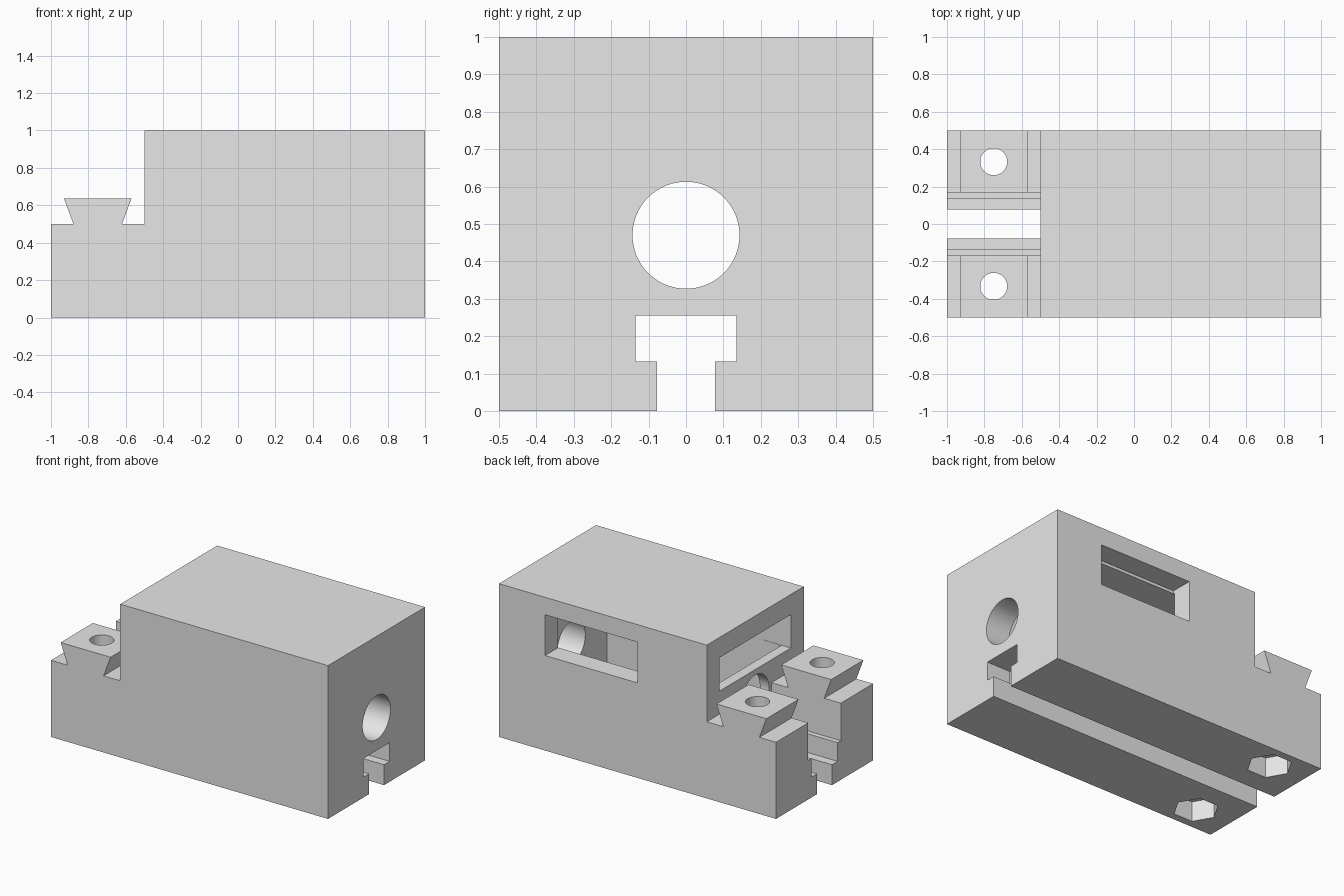
import bpy, bmesh, math
from mathutils import Matrix, Vector

cube = bpy.data.objects.get("Cube")
if cube:
    bpy.data.objects.remove(cube, do_unlink=True)

grey = bpy.data.materials.new("light grey")
grey.use_nodes = True
grey.diffuse_color = (0.8, 0.8, 0.8, 1)
grey.node_tree.nodes["Principled BSDF"].inputs["Base Color"].default_value = (0.8, 0.8, 0.8, 1)


def add_object(name, bm):
    bmesh.ops.recalc_face_normals(bm, faces=bm.faces[:])
    mesh = bpy.data.meshes.new(name)
    bm.to_mesh(mesh)
    bm.free()
    mesh.materials.append(grey)
    obj = bpy.data.objects.new(name, mesh)
    bpy.context.scene.collection.objects.link(obj)
    return obj


def prism(name, points, direction):
    """Extrude a closed outline of 3D points along a direction."""
    bm = bmesh.new()
    face = bm.faces.new([bm.verts.new(p) for p in points])
    out = bmesh.ops.extrude_face_region(bm, geom=[face])
    moved = [v for v in out["geom"] if isinstance(v, bmesh.types.BMVert)]
    bmesh.ops.translate(bm, verts=moved, vec=Vector(direction))
    return add_object(name, bm)


def box(name, xs, ys, zs):
    outline = [(xs[0], ys[0], zs[0]), (xs[1], ys[0], zs[0]),
               (xs[1], ys[1], zs[0]), (xs[0], ys[1], zs[0])]
    return prism(name, outline, (0, 0, zs[1] - zs[0]))


def cylinder(name, centre, radius, length, sides, axis="Z"):
    bm = bmesh.new()
    turn = Matrix.Rotation(math.pi / 2, 4, "Y") if axis == "X" else Matrix()
    bmesh.ops.create_cone(bm, cap_ends=True, segments=sides, radius1=radius,
                          radius2=radius, depth=length,
                          matrix=Matrix.Translation(centre) @ turn)
    return add_object(name, bm)


# Stepped housing with the dovetail rail in its outline
outline = [(-1, 0), (1, 0), (1, 1), (-0.5, 1), (-0.5, 0.5), (-0.62, 0.5),
           (-0.57, 0.635), (-0.93, 0.635), (-0.88, 0.5), (-1, 0.5)]
body = prism("housing", [(x, -0.5, z) for x, z in outline], (0, 1, 0))

# T-shaped slot along the underside
half = [(0.077, -0.1), (0.077, 0.133), (0.135, 0.133), (0.135, 0.255)]
tee = half + [(-y, z) for y, z in reversed(half)]
cutters = [prism("slot_cutter", [(-1.1, y, z) for y, z in tee], (2.2, 0, 0))]

# Inner chamber, its two windows and the gap that splits the rail
cutters += [
    box("chamber_cutter", (-0.433, 0.827), (-0.365, 0.365), (0.133, 0.867)),
    box("end_window_cutter", (-0.6, -0.3), (-0.367, 0.367), (0.65, 0.868)),
    box("back_window_cutter", (0, 0.667), (0.358, 0.6), (0.62, 0.886)),
    box("rail_gap_cutter", (-1.1, -0.5), (-0.168, 0.168), (0.255, 1.1)),
]

# Long bore through both ends
cutters.append(cylinder("bore_cutter", (0.25, 0, 0.47), 0.143, 1.7, 64, "X"))

# Bolt holes with hexagonal nut pockets below
for side in (-1, 1):
    spot = (-0.75, side * 0.333)
    cutters.append(cylinder("bolt_hole_cutter", (*spot, 0.4), 0.072, 1, 48))
    pocket = cylinder("nut_pocket_cutter", (0, 0, 0), 0.135, 0.26, 6)
    # One pair of corners points along the length of the housing
    corner = max(pocket.data.vertices, key=lambda v: v.co.x).co
    pocket.data.transform(Matrix.Rotation(-math.atan2(corner.y, corner.x), 4, "Z"))
    pocket.data.transform(Matrix.Translation((*spot, 0)))
    cutters.append(pocket)

bpy.ops.object.select_all(action="DESELECT")
body.select_set(True)
bpy.context.view_layer.objects.active = body
for cutter in cutters:
    cutter.hide_render = True
    cut = body.modifiers.new("cut", "BOOLEAN")
    cut.operation = "DIFFERENCE"
    cut.solver = "EXACT"
    cut.object = cutter
    bpy.ops.object.modifier_apply(modifier=cut.name)
    bpy.data.objects.remove(cutter, do_unlink=True)

bpy.ops.object.shade_smooth_by_angle(angle=math.radians(30))
